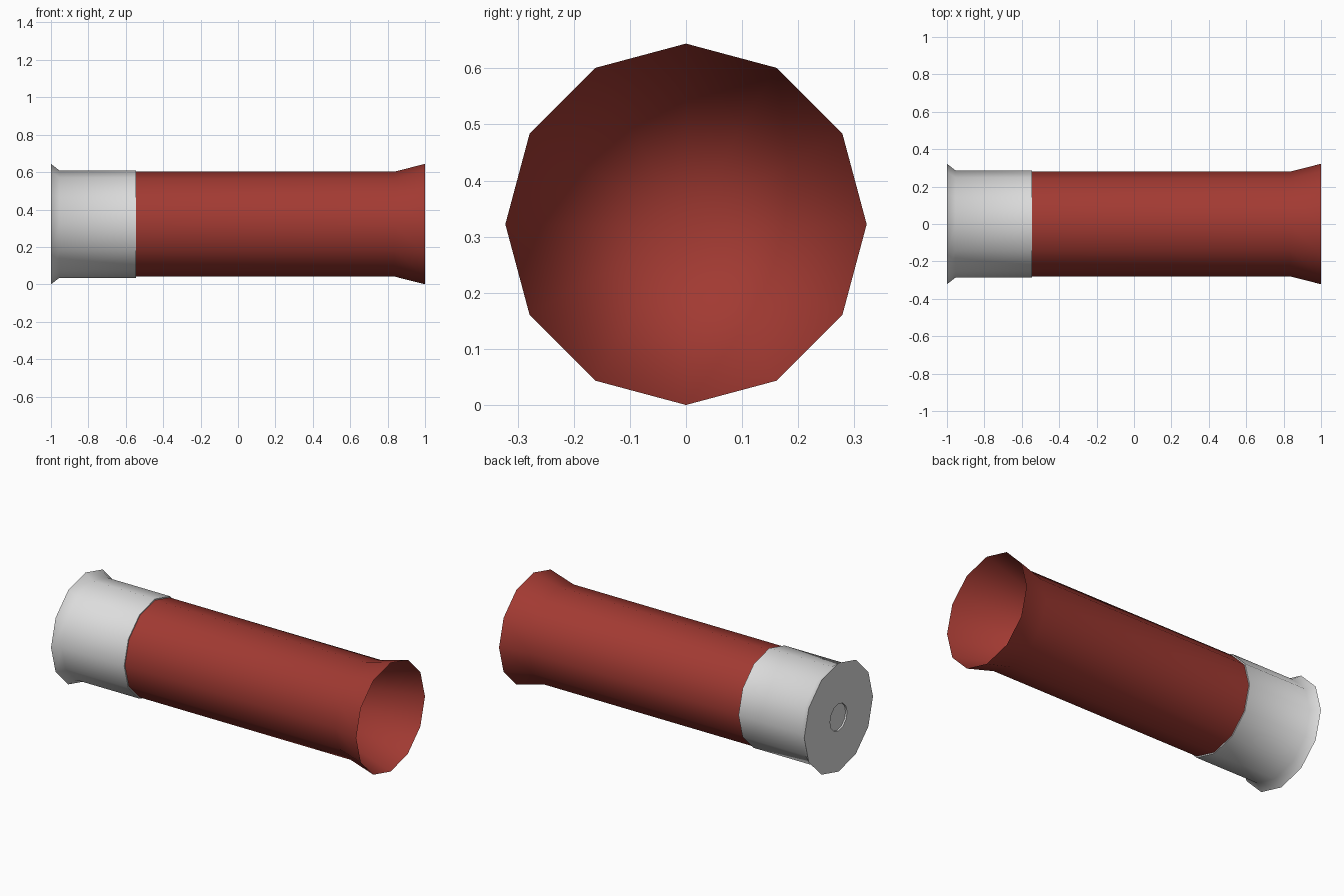
import bpy, bmesh, math

cube = bpy.data.objects.get("Cube")
if cube:
    bpy.data.objects.remove(cube, do_unlink=True)

SIDES = 12
RADIUS = 0.322


def material(name, color):
    mat = bpy.data.materials.new(name)
    mat.use_nodes = True
    mat.diffuse_color = color
    mat.node_tree.nodes["Principled BSDF"].inputs["Base Color"].default_value = color
    return mat


def lathe(name, profile, mat):
    """Turn (x, radius) points around the long axis; zero radius gives a tip."""
    bm = bmesh.new()
    rings = []
    for x, r in profile:
        ring = []
        for i in range(SIDES if r else 1):
            a = math.tau * i / SIDES
            ring.append(bm.verts.new((x, r * math.cos(a), RADIUS + r * math.sin(a))))
        rings.append(ring)
    for a, b in zip(rings, rings[1:]):
        for i in range(SIDES):
            j = (i + 1) % SIDES
            corners = [a[i % len(a)], a[j % len(a)], b[j % len(b)], b[i % len(b)]]
            bm.faces.new(list(dict.fromkeys(corners)))
    bmesh.ops.recalc_face_normals(bm, faces=bm.faces)
    mesh = bpy.data.meshes.new(name)
    bm.to_mesh(mesh)
    bm.free()
    mesh.materials.append(mat)
    obj = bpy.data.objects.new(name, mesh)
    bpy.context.collection.objects.link(obj)
    bpy.ops.object.select_all(action='DESELECT')
    obj.select_set(True)
    bpy.context.view_layer.objects.active = obj
    bpy.ops.object.shade_smooth_by_angle(angle=math.radians(60))
    return obj


red = material("red casing", (0.36, 0.042, 0.032, 1))
white = material("pale metal", (0.72, 0.72, 0.72, 1))

# Tube with a flared mouth and a deep conical hollow
lathe("tube", [(-0.6, 0), (-0.6, 0.28), (0.835, 0.28), (1, RADIUS), (0, 0)], red)

# Base sleeve with a flared rim and a shallow round recess in its end
lathe("base_sleeve", [(-0.545, 0), (-0.545, 0.287), (-0.955, 0.287), (-1, RADIUS),
                      (-1, 0.08), (-0.99, 0.08), (-0.99, 0)], white)
